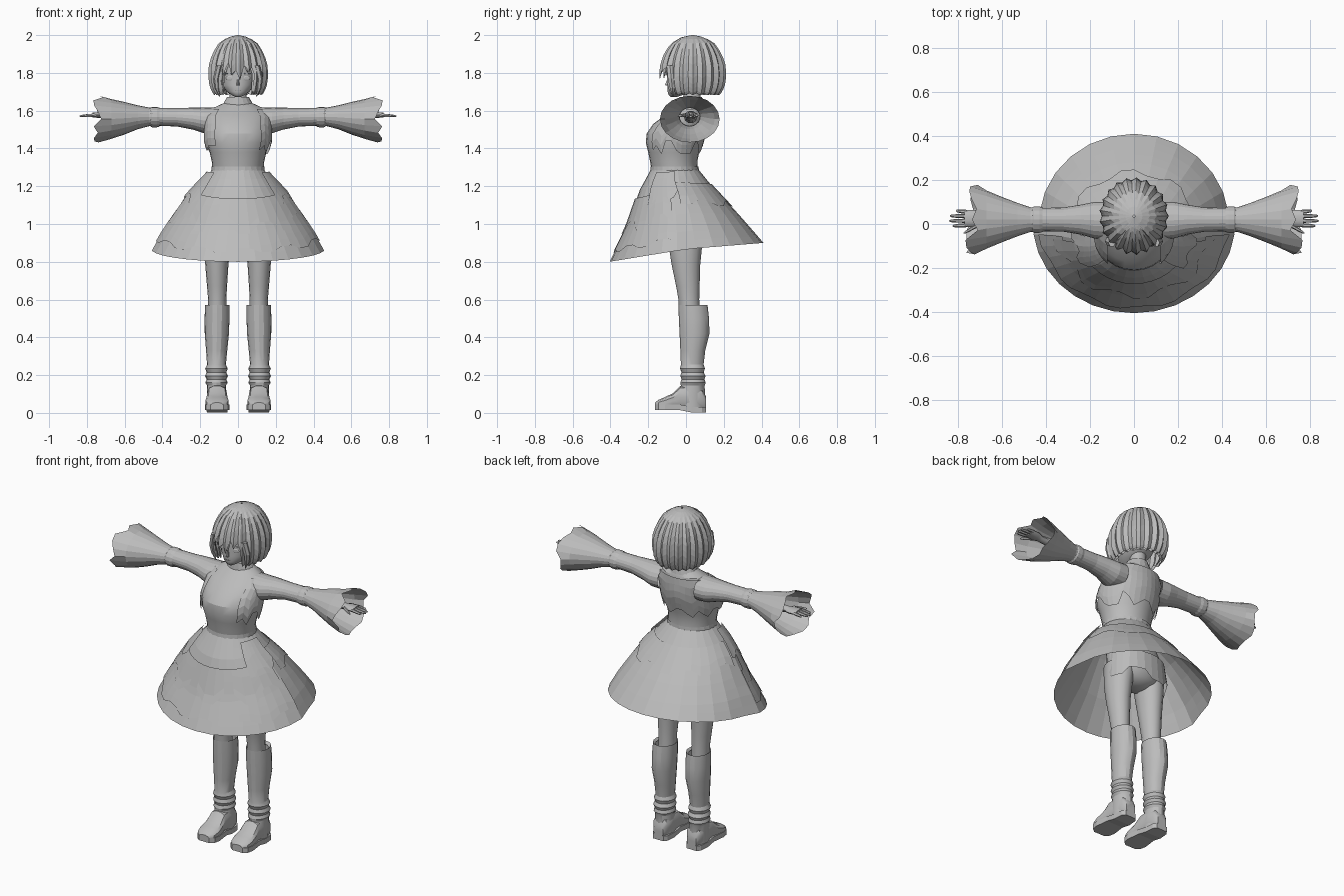
import bpy, bmesh, math, random

if "Cube" in bpy.data.objects:
    bpy.data.objects.remove(bpy.data.objects["Cube"])

random.seed(4)
TAU = math.tau
mat = bpy.data.materials.new("plain grey")
mat.diffuse_color = (0.5, 0.5, 0.5, 1)
mat.use_nodes = True
mat.node_tree.nodes["Principled BSDF"].inputs["Base Color"].default_value = mat.diffuse_color


def surf(name, rows, closed=True, caps=False, mirror=False, smooth=None):
    """Skin a grid of point rows; optionally wrap, cap and mirror it."""
    bm = bmesh.new()
    vr = [[bm.verts.new(p) for p in row] for row in rows]
    n = len(rows[0])
    for a, b in zip(vr, vr[1:]):
        for i in range(n if closed else n - 1):
            j = (i + 1) % n
            bm.faces.new((a[i], a[j], b[j], b[i]))
    if caps:
        bm.faces.new(vr[0])
        bm.faces.new(vr[-1])
    bmesh.ops.remove_doubles(bm, verts=bm.verts, dist=1e-5)
    bmesh.ops.recalc_face_normals(bm, faces=bm.faces)
    me = bpy.data.meshes.new(name)
    bm.to_mesh(me)
    bm.free()
    me.materials.append(mat)
    ob = bpy.data.objects.new(name, me)
    bpy.context.collection.objects.link(ob)
    if mirror:
        ob.modifiers.new("mirror", 'MIRROR').use_clip = False
    if smooth:
        bpy.context.view_layer.objects.active = ob
        ob.select_set(True)
        bpy.ops.object.shade_smooth_by_angle(angle=math.radians(smooth))
        ob.select_set(False)
    return ob


def zring(z, x, y, rx, ry, n=20, a0=0.0, a1=TAU):
    m = n if a1 - a0 > 6.28 else n - 1
    return [(x + rx * math.cos(a0 + (a1 - a0) * i / m),
             y + ry * math.sin(a0 + (a1 - a0) * i / m), z) for i in range(n)]


def xring(x, y, z, ry, rz, n=16):
    return [(x, y + ry * math.cos(TAU * i / n), z + rz * math.sin(TAU * i / n)) for i in range(n)]


def sample(table, p):
    """Linear lookup of a row in a table at fraction p."""
    f = min(max(p, 0), 0.99999) * (len(table) - 1)
    k = int(f)
    return [a + (b - a) * (f - k) for a, b in zip(table[k], table[k + 1])]


# Torso and neck
TORSO = [(1.29, -.06, .135, .123), (1.33, -.065, .139, .125), (1.38, -.065, .15, .135),
         (1.43, -.065, .166, .148), (1.48, -.055, .168, .153), (1.53, -.035, .163, .138),
         (1.58, -.003, .165, .104), (1.615, .02, .13, .078), (1.645, .03, .065, .052)]
surf("torso", [zring(z, 0, y, rx, ry, 24) for z, y, rx, ry in TORSO], caps=True, smooth=25)
surf("neck", [zring(z, 0, y, r, r, 14) for z, y, r in
              ((1.62, .03, .06), (1.66, .03, .047), (1.73, .035, .042))], smooth=30)
surf("collar", [zring(1.625, 0, .028, .085, .068, 16), zring(1.672, 0, .025, .058, .06, 16)])
surf("waistband", [zring(z, 0, -.06, r, r * .91, 24) for z, r in ((1.275, .142), (1.305, .139))])

# Short jacket with a ragged hem, open at the front
rows = []
rag = [random.choice((.0, .02, .045, .07)) for _ in range(27)]
for t in (0, .2, .4, .6, .8, 1):
    row = []
    for i in range(27):
        a = math.radians(-48 + 276 * i / 26)
        top, low = 1.61, 1.37 + rag[i]
        z = top + (low - top) * t
        _, y, rx, ry = sample(TORSO, 0)
        for lo, hi in zip(TORSO, TORSO[1:]):
            if lo[0] <= z <= hi[0]:
                f = (z - lo[0]) / (hi[0] - lo[0])
                y, rx, ry = [p + (q - p) * f for p, q in zip(lo[1:], hi[1:])]
        row.append(((rx + .014) * math.cos(a), y + (ry + .01) * math.sin(a), z))
    rows.append(row)
surf("jacket", rows, closed=False)

# Skirt: columns are front y, back y, side x, front z, side z, back z
SKIRT = [(-.185, .065, .135, 1.29, 1.29, 1.29), (-.245, .13, .205, 1.18, 1.22, 1.21),
         (-.28, .205, .275, 1.08, 1.15, 1.13), (-.315, .28, .34, .98, 1.06, 1.05),
         (-.36, .35, .405, .89, .965, .97), (-.405, .41, .46, .80, .867, .90)]


def skirt_point(t, deg, off=0.0):
    yf, yb, xs, zf, zs, zb = sample(SKIRT, t)
    a = math.radians(deg)
    s = math.sin(a)
    z = zs + ((zb - zs) * s if s > 0 else (zf - zs) * -s)
    back = 1 - .06 * t if s > -.12 else 1
    return ((xs + off) * back * math.cos(a), (yf + yb) / 2 + ((yb - yf) / 2 + off) * s, z + off * .5)


def skirt_part(name, t0, t1, d0, d1, n, off=0.0, rag=0.0):
    ends = [t1 - rag * (i // 2 % 2) for i in range(n + 1)]
    k = max(2, round((t1 - t0) * 10))
    surf(name, [[skirt_point(t0 + (ends[i] - t0) * r / k, d0 + (d1 - d0) * i / n, off)
                 for i in range(n + 1)] for r in range(k + 1)], closed=False)


skirt_part("skirt_back", 0, 1, -7, 187, 14)
skirt_part("skirt_front", 0, 1, 187, 353, 14)
skirt_part("skirt_tier_low", .55, .9, 187, 353, 20, .005, .05)
skirt_part("skirt_tier_mid", .3, .68, 190, 350, 16, .008, .12)
skirt_part("skirt_tier_back", .2, .5, 0, 180, 16, .005, .06)
for s, d in (("right", -40), ("left", 180)):
    skirt_part("skirt_side_" + s, .05, .42, d, d + 40, 6, .012, .08)

# Hips and ragged underskirt inside the skirt
surf("hips", [zring(z, 0, y, rx, ry) for z, y, rx, ry in
              ((1.25, -.05, .12, .1), (1.1, -.01, .165, .12), (.98, .01, .175, .115),
               (.92, .01, .13, .09), (.89, .01, .05, .05))], caps=True, smooth=40)
rows = [zring(1.05, 0, .02, .17, .125, 24), zring(.89, 0, .03, .185, .125, 24)]
rows[1] = [(x, y, z + .045 * (i // 3 % 2)) for i, (x, y, z) in enumerate(rows[1])]
surf("underskirt", rows)

# Legs
surf("leg", [zring(z, x, y, rx, ry, 16) for z, x, y, rx, ry in
             ((1.0, .1, .0, .08, .1), (.88, .11, -.003, .07, .088), (.78, .112, .0, .061, .075),
              (.67, .111, .01, .053, .062), (.6, .11, .015, .048, .055), (.5, .11, .02, .05, .055))],
     mirror=True, smooth=30)

# Boot shafts with gathered folds above the ankle
BOOT = ((.56, .11, .035, .052, .062), (.572, .11, .037, .064, .077), (.5, .111, .042, .066, .08),
        (.42, .112, .045, .064, .079), (.33, .113, .036, .056, .066), (.255, .114, .033, .05, .06),
        (.235, .114, .034, .06, .066), (.215, .114, .035, .052, .059), (.195, .114, .037, .061, .067),
        (.178, .114, .037, .052, .061), (.16, .114, .037, .059, .067), (.145, .114, .036, .05, .063),
        (.09, .112, .03, .052, .07), (.03, .112, .03, .05, .07))
surf("boot_shaft", [zring(z, x, y, rx, ry, 16) for z, x, y, rx, ry in BOOT], mirror=True, smooth=25)

# Foot: slices from heel to toe (y, half width, height)
FOOT = ((.105, .03, .09), (.085, .045, .13), (.03, .05, .15), (-.03, .051, .145), (-.07, .056, .105),
        (-.11, .061, .085), (-.145, .054, .07), (-.165, .03, .055))
surf("foot", [[(.111 + w * max(-1, min(1, 1.3 * math.cos(TAU * i / 14))), y,
                .02 + (h - .02) * (.5 + .5 * math.sin(TAU * i / 14))) for i in range(14)]
              for y, w, h in FOOT], caps=True, mirror=True, smooth=35)
surf("sole", [[(.111 + sx * (w + .004), y, (.002 if y > .02 else .014) + sz)
               for sx, sz in ((-1, 0), (1, 0), (1, .03), (-1, .03))] for y, w, h in FOOT],
     caps=True, mirror=True)

# Arms with flared, torn sleeves
SLEEVE = ((.12, .015, 1.548, .085, .07), (.18, .017, 1.548, .083, .068), (.24, .02, 1.558, .068, .058),
          (.32, .02, 1.565, .055, .049), (.42, .02, 1.567, .053, .047), (.47, .02, 1.567, .056, .049),
          (.53, .02, 1.565, .076, .063), (.6, .02, 1.56, .103, .086), (.67, .02, 1.556, .132, .105),
          (.735, .02, 1.555, .158, .123))
rows = [xring(*r, n=20) for r in SLEEVE]
rows[-1] = [(x + random.uniform(-.03, .035), y, z) for x, y, z in rows[-1]]
surf("sleeve", rows, mirror=True)
surf("sleeve_cuff", [xring(x, .02, 1.566, ry, rz) for x, ry, rz in
                     ((.415, .056, .05), (.43, .06, .054), (.455, .06, .054), (.465, .054, .048))],
     mirror=True)

# Forearm, palm and fingers
surf("hand", [xring(x, .025, z, ry, rz, 10) for x, z, ry, rz in
              ((.45, 1.567, .036, .034), (.6, 1.57, .028, .026), (.69, 1.573, .022, .018),
               (.72, 1.575, .038, .016), (.77, 1.577, .04, .013))], caps=True, mirror=True, smooth=40)


def finger(name, x0, y0, x1, y1):
    surf(name, [xring(x0 + (x1 - x0) * t, y0 + (y1 - y0) * t, 1.577 - .006 * t, r, r, 6)
                for t, r in ((0, .0095), (.6, .0085), (.9, .006), (1, .002))],
         caps=True, mirror=True, smooth=50)


for i, tip in enumerate((.825, .84, .837, .81)):
    finger("finger_%d" % (i + 1), .76, -.005 + .02 * i, tip, -.009 + .023 * i)
finger("thumb", .71, -.005, .775, -.042)

# Head and small facial features
surf("head", [zring(z, 0, y, rx, ry, 20) for z, y, rx, ry in
              ((1.672, -.065, .012, .014), (1.682, -.055, .032, .036), (1.7, -.025, .06, .072),
               (1.735, .005, .09, .102), (1.78, .025, .104, .12), (1.84, .035, .11, .132),
               (1.91, .035, .1, .12), (1.96, .035, .06, .07))], caps=True, smooth=60)
surf("nose", [zring(1.732, 0, -.098, .009, .012, 6), zring(1.738, 0, -.1, .008, .013, 6),
              zring(1.775, 0, -.092, .003, .004, 6)], caps=True)
for name, z, w, h in (("eye", 1.772, .02, .013), ("brow", 1.797, .024, .003)):
    surf(name, [[(.046 + w * k * math.cos(TAU * i / 12), d - .002 * k + .25 * w * k * math.cos(TAU * i / 12),
                  z + h * k * math.sin(TAU * i / 12)) for i in range(12)]
                for k, d in ((1, -.083), (.6, -.086))], caps=True, mirror=True)
surf("mouth", [zring(1.706, 0, -.094, .013, .004, 8), zring(1.71, 0, -.095, .016, .004, 8)], caps=True)

# Bobbed hair: grooved strands that curl inwards, shorter over the face
HAIR = ((.03, 2.0), (.36, 1.988), (.66, 1.955), (.87, 1.9), (.98, 1.84), (1, 1.785), (.96, 1.735),
        (.88, 1.7), (.78, 1.68))
N = 84


def hair_point(t, i, k=1.0):
    a = TAU * i / N
    front = abs((math.degrees(a) - 270 + 180) % 360 - 180)
    notch = (0, .022, .038, .022)[i % 4]
    limit = .99 - notch * 1.6
    if front < 38:
        limit = .64 - notch * 3 + .05 * math.cos(math.radians(front * 9))
    r, z = sample(HAIR, t * limit)
    r *= k * (1.01 - notch * 2.2 * min(1, t * 2.5))
    return (.158 * r * math.cos(a), .036 + .176 * r * math.sin(a), z)


surf("hair", [[hair_point(t / 12, i) for i in range(N)] for t in range(13)])
surf("hair_inner", [[hair_point(t / 8, i, .88) for i in range(N)] for t in range(3, 9)])

# Loose side locks beside the face
surf("side_lock", [[(x + w * math.cos(TAU * i / 6), y + w * 1.3 * math.sin(TAU * i / 6), z)
                    for i in range(6)] for x, y, z, w in
                   ((.1, -.085, 1.84, .016), (.116, -.078, 1.77, .016), (.112, -.072, 1.72, .012),
                    (.098, -.07, 1.675, .002))], caps=True, mirror=True)
